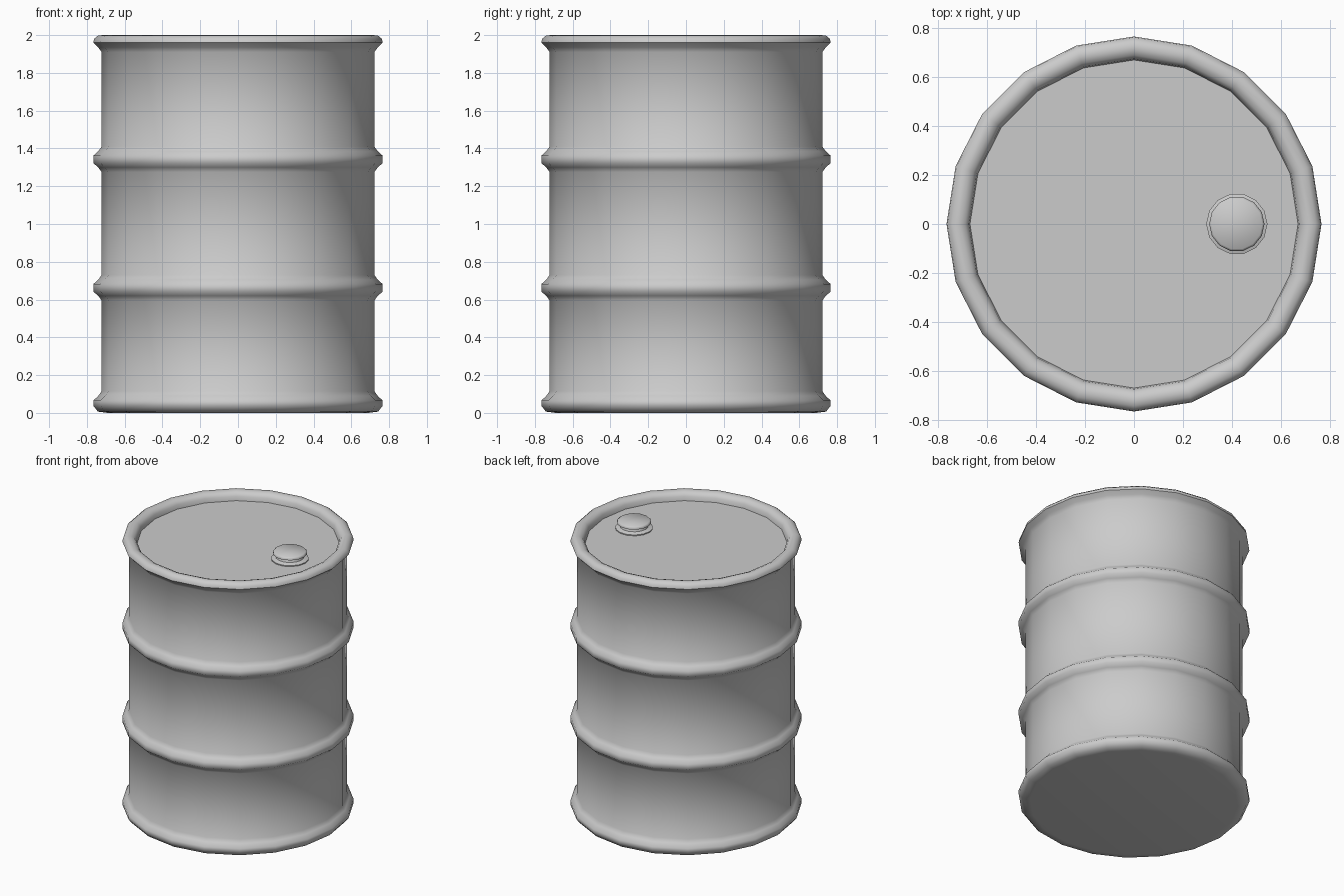
import bpy
import bmesh
from math import cos, sin, pi, radians

if "Cube" in bpy.data.objects:
    bpy.data.objects.remove(bpy.data.objects["Cube"])


def lathe(name, profile, sides, x=0.0, y=0.0):
    """Revolve an (r, z) profile from bottom to top and cap both ends."""
    bm = bmesh.new()
    rings = [[bm.verts.new((r * cos(2 * pi * i / sides), r * sin(2 * pi * i / sides), z))
              for i in range(sides)] for r, z in profile]
    for low, high in zip(rings, rings[1:]):
        for i in range(sides):
            j = (i + 1) % sides
            bm.faces.new((low[i], low[j], high[j], high[i]))
    bm.faces.new(rings[0][::-1])
    bm.faces.new(rings[-1])
    mesh = bpy.data.meshes.new(name)
    bm.to_mesh(mesh)
    bm.free()
    obj = bpy.data.objects.new(name, mesh)
    obj.location = (x, y, 0)
    bpy.context.collection.objects.link(obj)
    bpy.ops.object.select_all(action='DESELECT')
    obj.select_set(True)
    bpy.context.view_layer.objects.active = obj
    bpy.ops.object.shade_smooth_by_angle(angle=radians(50))
    return obj


BODY, RIM = 0.722, 0.766


def hoop(z):
    """Rolled stiffening hoop around the drum wall."""
    return [(BODY, z - 0.065), (0.74, z - 0.04), (RIM, z - 0.018),
            (RIM, z + 0.022), (0.74, z + 0.045), (BODY, z + 0.07)]


# Drum: flat bottom, bottom rim, two hoops, rolled top rim, recessed lid
profile = [(0.69, 0.0), (0.742, 0.007), (RIM, 0.038), (RIM, 0.065), (0.74, 0.09), (BODY, 0.115)]
profile += hoop(0.66) + hoop(1.34)
profile += [(BODY, 1.91), (0.74, 1.935), (RIM, 1.96), (0.762, 1.98), (0.742, 1.997),
            (0.715, 2.0), (0.69, 1.99), (0.675, 1.97), (0.67, 1.94)]
lathe("drum", profile, 20)

# Filler cap: flange, neck and lid
cap = [(0.125, 1.935), (0.125, 1.947), (0.095, 1.956), (0.09, 1.972),
       (0.113, 1.98), (0.113, 1.992), (0.104, 2.0)]
lathe("filler_cap", cap, 14, x=0.42)
